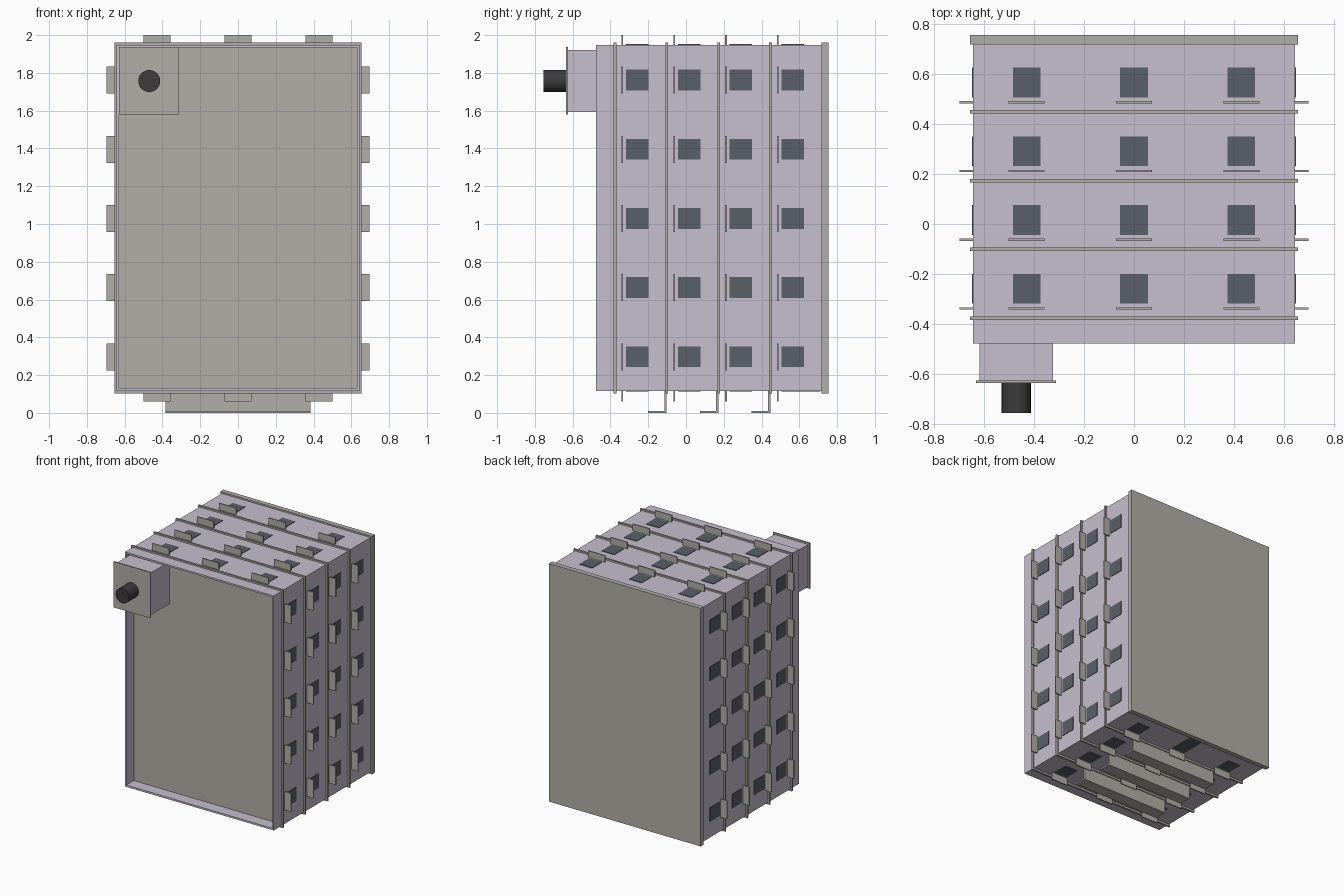
import bpy, bmesh, math

if "Cube" in bpy.data.objects:
    bpy.data.objects.remove(bpy.data.objects["Cube"])


def material(name, rgb):
    m = bpy.data.materials.new(name)
    m.diffuse_color = (*rgb, 1)
    m.use_nodes = True
    m.node_tree.nodes["Principled BSDF"].inputs["Base Color"].default_value = m.diffuse_color
    return m


LILAC = material("lilac_paint", (0.57, 0.52, 0.62))
STEEL = material("warm_grey", (0.44, 0.43, 0.39))
DARK = material("dark_opening", (0.10, 0.115, 0.135))
BLACK = material("black_rubber", (0.045, 0.045, 0.045))


def finish(bm, name, mat):
    bmesh.ops.recalc_face_normals(bm, faces=bm.faces)
    me = bpy.data.meshes.new(name)
    bm.to_mesh(me)
    bm.free()
    me.materials.append(mat)
    ob = bpy.data.objects.new(name, me)
    bpy.context.collection.objects.link(ob)
    return ob


def box(name, x, y, z, mat):
    """Box from (min, max) pairs."""
    bm = bmesh.new()
    bmesh.ops.create_cube(bm, size=1)
    for v in bm.verts:
        for i, (a, b) in enumerate((x, y, z)):
            v.co[i] = (a + b) / 2 + v.co[i] * (b - a)
    return finish(bm, name, mat)


def frame(name, outer, inner, y, mat):
    """Rectangular ring in xz, extruded along y; rects are (half_x, z0, z1)."""
    bm = bmesh.new()
    loops = [[bm.verts.new((sx * h, yy, z)) for sx, z in
              ((-1, z0), (1, z0), (1, z1), (-1, z1))]
             for yy in y for h, z0, z1 in (outer, inner)]
    o0, i0, o1, i1 = loops
    for a, b in ((o0, i0), (i0, i1), (i1, o1), (o1, o0)):
        for k in range(4):
            n = (k + 1) % 4
            bm.faces.new((a[k], a[n], b[n], b[k]))
    return finish(bm, name, mat)


def around(c, w):
    return (c - w / 2, c + w / 2)


HX, Z0, Z1 = 0.642, 0.117, 1.948      # cabinet outer section
STEP = 0.2745                         # spacing of the ribs

# Main cabinet shell, recessed front panel, back plate
frame("cabinet_shell", (HX, Z0, Z1), (0.63, 0.131, 1.935), (-0.477, 0.717), LILAC)
box("front_panel", (-0.631, 0.631), (-0.385, -0.37), (0.13, 1.936), STEEL)
box("back_plate", (-0.655, 0.655), (0.717, 0.755), (0.102, 1.96), STEEL)

# Ribs with rows of openings and deflector tabs
for i in range(4):
    d = i * STEP
    frame(f"rib_{i}", (0.655, 0.102, 1.96), (0.638, 0.121, 1.944),
          around(-0.376 + d, 0.014), STEEL)
    ty = around(-0.337 + d, 0.009)
    wy = (-0.318 + d, -0.199 + d)
    for s in (-1, 1):                 # left and right sides
        for k in range(5):
            z = 0.297 + k * 0.3662
            box("side_tab", sorted((s * 0.64, s * 0.697)), ty, around(z, 0.143), STEEL)
            box("side_opening", sorted((s * 0.638, s * 0.646)), wy, around(z, 0.11), DARK)
    for k in (-1, 0, 1):              # top and bottom
        x = k * 0.429
        box("top_tab", around(x, 0.145), ty, (1.946, 2.0), STEEL)
        box("top_opening", around(x, 0.11), wy, (1.944, 1.952), DARK)
        box("bottom_tab", around(x, 0.145), ty, (0.06, 0.119), STEEL)
        low_y = (wy[0], 0.71) if (i == 3 and k == 0) else wy
        box("bottom_opening", around(x, 0.11), low_y, (0.112, 0.121), DARK)

# L-shaped feet, drawn as a profile and extruded along x
for i in range(1, 4):
    y = -0.376 + i * STEP
    prof = [(y - 0.1, 0), (y - 0.001, 0), (y - 0.001, 0.118), (y - 0.013, 0.118),
            (y - 0.013, 0.011), (y - 0.1, 0.011)]
    bm = bmesh.new()
    f = bm.faces.new([bm.verts.new((-0.383, a, b)) for a, b in prof])
    ext = bmesh.ops.extrude_face_region(bm, geom=[f])["geom"]
    bmesh.ops.translate(bm, vec=(0.766, 0, 0),
                        verts=[g for g in ext if isinstance(g, bmesh.types.BMVert)])
    if f.is_valid and len(bm.faces) < 8:
        bm.faces.new([v for v in f.verts])
    finish(bm, f"foot_{i}", STEEL)

# Connection box with cover plate and round stub
box("connection_box", (-0.617, -0.323), (-0.626, -0.385), (1.593, 1.922), LILAC)
box("connection_cover", (-0.631, -0.312), (-0.635, -0.625), (1.579, 1.936), STEEL)
bpy.ops.mesh.primitive_cylinder_add(vertices=32, radius=0.058, depth=0.123,
                                    location=(-0.47, -0.6935, 1.757),
                                    rotation=(math.pi / 2, 0, 0))
stub = bpy.context.object
stub.name = "cable_stub"
stub.data.materials.append(BLACK)
bpy.ops.object.shade_smooth_by_angle()
